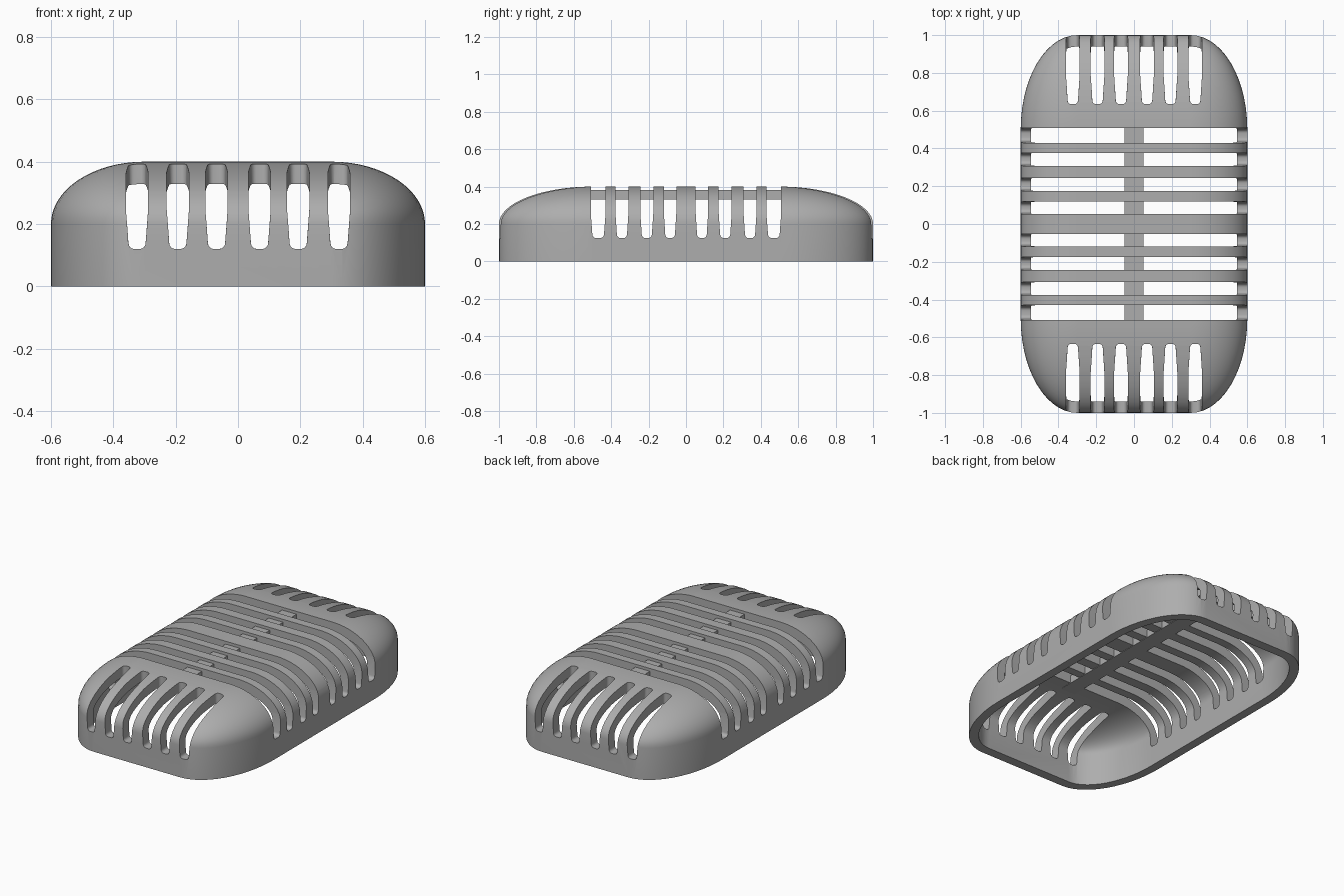
import bpy, bmesh, math

cube = bpy.data.objects.get("Cube")
if cube:
    bpy.data.objects.remove(cube, do_unlink=True)

gray = bpy.data.materials.new("plain gray")
gray.use_nodes = True
gray.diffuse_color = (0.42, 0.42, 0.42, 1)
gray.node_tree.nodes["Principled BSDF"].inputs["Base Color"].default_value = gray.diffuse_color


def make_object(name, bm):
    bmesh.ops.recalc_face_normals(bm, faces=bm.faces)
    mesh = bpy.data.meshes.new(name)
    bm.to_mesh(mesh)
    bm.free()
    obj = bpy.data.objects.new(name, mesh)
    bpy.context.collection.objects.link(obj)
    mesh.materials.append(gray)
    return obj


def dome_rings(bm, rx, ry, rz, steps=16, arc=14):
    """Rounded-box rings from the floor up to the flat roof."""
    levels = [(0, 1)]
    for i in range(steps):
        t = math.pi / 2 * i / steps
        levels.append((0.2 + rz * math.sin(t), math.cos(t)))
    levels.append((0.2 + rz, 0.004))
    rings = []
    for z, shrink in levels:
        ring = []
        for quarter, (sx, sy) in enumerate([(1, 1), (-1, 1), (-1, -1), (1, -1)]):
            for k in range(arc + 1):
                a = math.pi / 2 * (quarter + k / arc)
                ring.append(bm.verts.new((sx * 0.3 + rx * shrink * math.cos(a),
                                          sy * 0.5 + ry * shrink * math.sin(a), z)))
        rings.append(ring)
    for low, high in zip(rings, rings[1:]):
        bridge(bm, low, high)
    bm.faces.new(rings[-1])
    return rings[0]


def bridge(bm, a, b):
    for i in range(len(a)):
        j = (i + 1) % len(a)
        bm.faces.new((a[i], a[j], b[j], b[i]))


# Hollow shell with an open underside
bm = bmesh.new()
bridge(bm, dome_rings(bm, 0.3, 0.5, 0.2), dome_rings(bm, 0.245, 0.44, 0.135))
shell = make_object("shell", bm)


def box(bm, lo, hi):
    verts = bmesh.ops.create_cube(bm, size=1)["verts"]
    for v in verts:
        v.co = [l + (h - l) * (c + 0.5) for l, h, c in zip(lo, hi, v.co)]


def copy_into(target, bm):
    temp = bpy.data.meshes.new("temp")
    bmesh.ops.recalc_face_normals(bm, faces=bm.faces)
    bm.to_mesh(temp)
    bm.free()
    target.from_mesh(temp)
    bpy.data.meshes.remove(temp)


def slot(target, across, center, half, z0, inner, outer):
    """Slot cutter with a narrowed, rounded bottom; end slots also narrow inward."""
    bm = bmesh.new()
    box(bm, (-half, inner, z0), (half, outer, 0.5))
    cuts = [((0, 0, z0 + 0.13), (0, 0, 1))]
    if not across:
        cuts.append(((0, inner + 0.15, 0), (0, 1, 0)))
    for co, no in cuts:
        bmesh.ops.bisect_plane(bm, geom=bm.verts[:] + bm.edges[:] + bm.faces[:],
                               plane_co=co, plane_no=no)

    def at_bottom(v):
        return abs(v.co.z - z0) < 1e-4

    def at_inner(v):
        return not across and abs(v.co.y - inner) < 1e-4

    for v in bm.verts:
        if at_bottom(v) or at_inner(v):
            v.co.x *= 0.75
    edges = []
    for e in bm.edges:
        a, b = e.verts
        lengthwise = a.co.x * b.co.x > 0
        if lengthwise and ((at_bottom(a) and at_bottom(b)) or (at_inner(a) and at_inner(b))):
            edges.append(e)
    bmesh.ops.bevel(bm, geom=edges, offset=0.018, segments=4, profile=0.5, affect='EDGES')
    for v in bm.verts:
        x, y, z = v.co
        v.co = (y, -x + center, z) if across else (x + center, y, z)
    copy_into(target, bm)


# Slot cutters: eight across the middle, six at each end
cutters = bmesh.new()
for inner_edge, outer_edge in [(0.052, 0.118), (0.175, 0.244), (0.308, 0.377), (0.43, 0.509)]:
    for side in (-1, 1):
        slot(cutters, True, side * (inner_edge + outer_edge) / 2,
             (outer_edge - inner_edge) / 2, 0.125, -0.8, 0.8)
ends = bmesh.new()
for x in (0.069, 0.193, 0.324):
    for side in (-1, 1):
        slot(ends, False, side * x, 0.036, 0.12, 0.635, 1.2)
mirror = ends.copy()
for v in mirror.verts:
    v.co.y *= -1
copy_into(cutters, ends)
copy_into(cutters, mirror)
cutter = make_object("slot_cutters", cutters)
cutter.hide_render = True

# Cut the slots
bool_mod = shell.modifiers.new("slots", 'BOOLEAN')
bool_mod.operation = 'DIFFERENCE'
bool_mod.solver = 'EXACT'
bool_mod.object = cutter
bpy.context.view_layer.objects.active = shell
shell.select_set(True)
bpy.ops.object.modifier_apply(modifier=bool_mod.name)
bpy.data.objects.remove(cutter, do_unlink=True)
bpy.ops.object.select_all(action='DESELECT')
shell.select_set(True)
bpy.ops.object.shade_smooth_by_angle(angle=math.radians(30))

# Central spine tying the ribs together under the roof
bm = bmesh.new()
box(bm, (-0.05, -0.61, 0.332), (0.05, 0.61, 0.382))
make_object("spine", bm)
